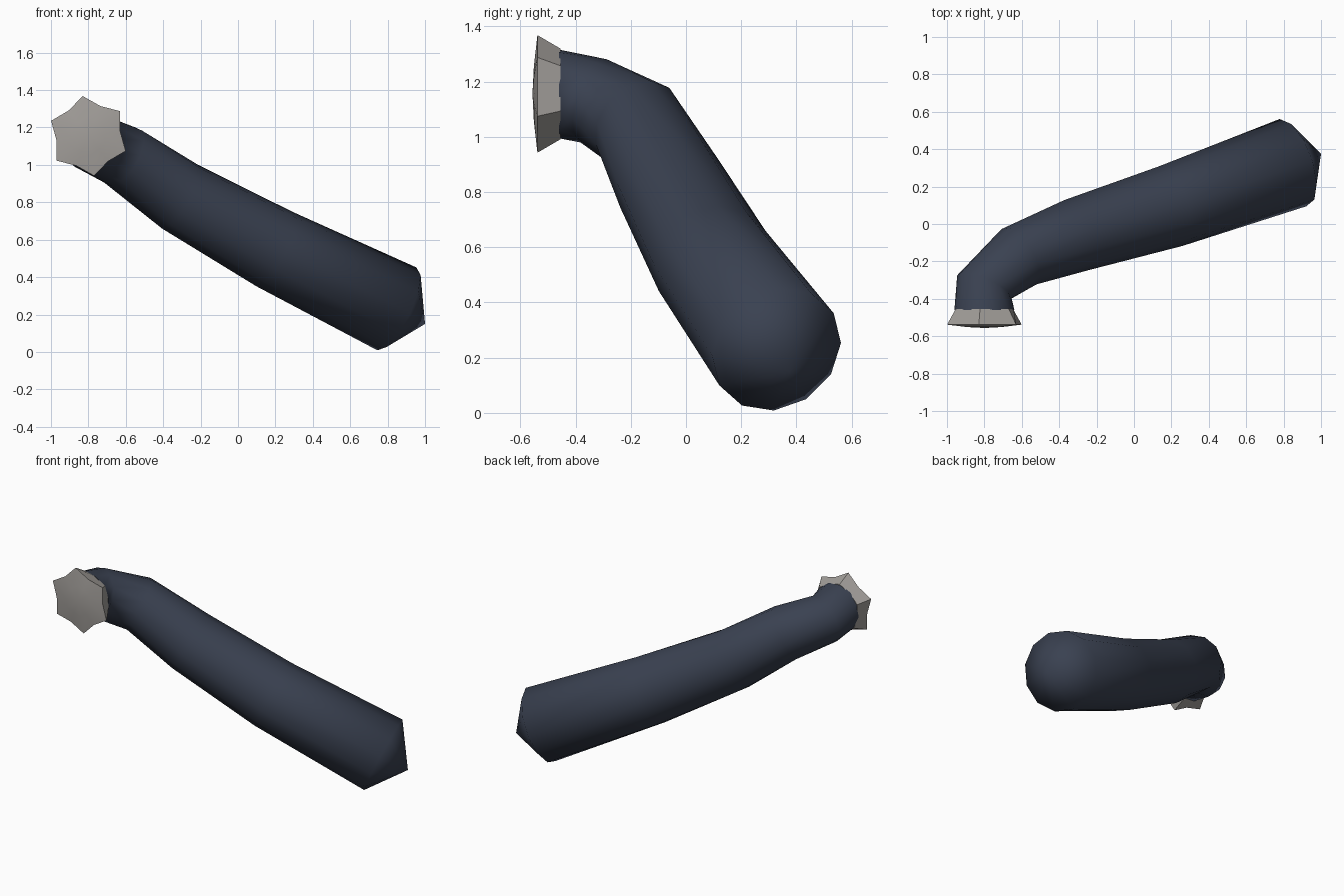
import bpy, bmesh, math
from mathutils import Vector

if "Cube" in bpy.data.objects:
    bpy.data.objects.remove(bpy.data.objects["Cube"], do_unlink=True)

SIDES = 12


def make_material(name, color):
    mat = bpy.data.materials.new(name)
    mat.use_nodes = True
    mat.diffuse_color = color
    mat.node_tree.nodes["Principled BSDF"].inputs["Base Color"].default_value = color
    return mat


def ring(bm, center, axis, radii, turn):
    """Loop of vertices around axis, starting near straight up."""
    side = axis.cross(Vector((0, 0, 1))).normalized()
    up = side.cross(axis).normalized()
    verts = []
    for i in range(SIDES):
        a = math.radians(turn) + math.tau * i / SIDES
        r = radii[i % len(radii)]
        verts.append(bm.verts.new(center + r * (up * math.cos(a) - side * math.sin(a))))
    return verts


def bridge(bm, a, b):
    for i in range(SIDES):
        j = (i + 1) % SIDES
        bm.faces.new((a[i], a[j], b[j], b[i]))


def fan(bm, loop, tip):
    apex = bm.verts.new(tip)
    for i in range(SIDES):
        bm.faces.new((loop[i], loop[(i + 1) % SIDES], apex))


def finish(bm, name, mat, angle):
    bmesh.ops.recalc_face_normals(bm, faces=bm.faces)
    mesh = bpy.data.meshes.new(name)
    bm.to_mesh(mesh)
    bm.free()
    mesh.materials.append(mat)
    obj = bpy.data.objects.new(name, mesh)
    bpy.context.collection.objects.link(obj)
    bpy.ops.object.select_all(action='DESELECT')
    obj.select_set(True)
    bpy.context.view_layer.objects.active = obj
    bpy.ops.object.shade_smooth_by_angle(angle=math.radians(angle))


navy = make_material("dark navy", (0.042, 0.053, 0.082, 1))
grey = make_material("warm grey", (0.37, 0.35, 0.33, 1))

# Bent tube: centre and radius of each ring, widening to a blunt pointed end
path = [((-0.80, -0.46, 1.155), 0.162), ((-0.80, -0.335, 1.13), 0.158),
        ((-0.615, -0.175, 1.045), 0.175), ((-0.31, -0.06, 0.83), 0.198),
        ((0.195, 0.095, 0.55), 0.222), ((0.85, 0.328, 0.23), 0.245)]
points = [Vector(p) for p, r in path]
bm = bmesh.new()
loops = []
for k, (p, r) in enumerate(path):
    before = (points[k] - points[k - 1]).normalized() if k else Vector((0, 1, 0))
    after = (points[k + 1] - points[k]).normalized() if k < len(path) - 1 else before
    axis = Vector((0, 1, 0)) if k == 0 else (before + after).normalized()
    loops.append(ring(bm, points[k], axis, [r], 8 - 2.8 * k))
for a, b in zip(loops, loops[1:]):
    bridge(bm, a, b)
fan(bm, loops[-1], (1.0, 0.375, 0.15))
fan(bm, loops[0], points[0])
finish(bm, "bent_tube", navy, 80)

# Six-pointed flared cap with a shallow domed face
bm = bmesh.new()
forward = Vector((0, 1, 0))
center = Vector((-0.80, 0, 1.155))
back = ring(bm, center + forward * -0.455, forward, [0.166, 0.158], 8)
rim = ring(bm, center + forward * -0.538, forward, [0.215, 0.172], 8)
dome = ring(bm, center + forward * -0.551, forward, [0.10, 0.09], 8)
bridge(bm, back, rim)
bridge(bm, rim, dome)
fan(bm, dome, center + forward * -0.556)
fan(bm, back, center + forward * -0.455)
finish(bm, "star_cap", grey, 50)
